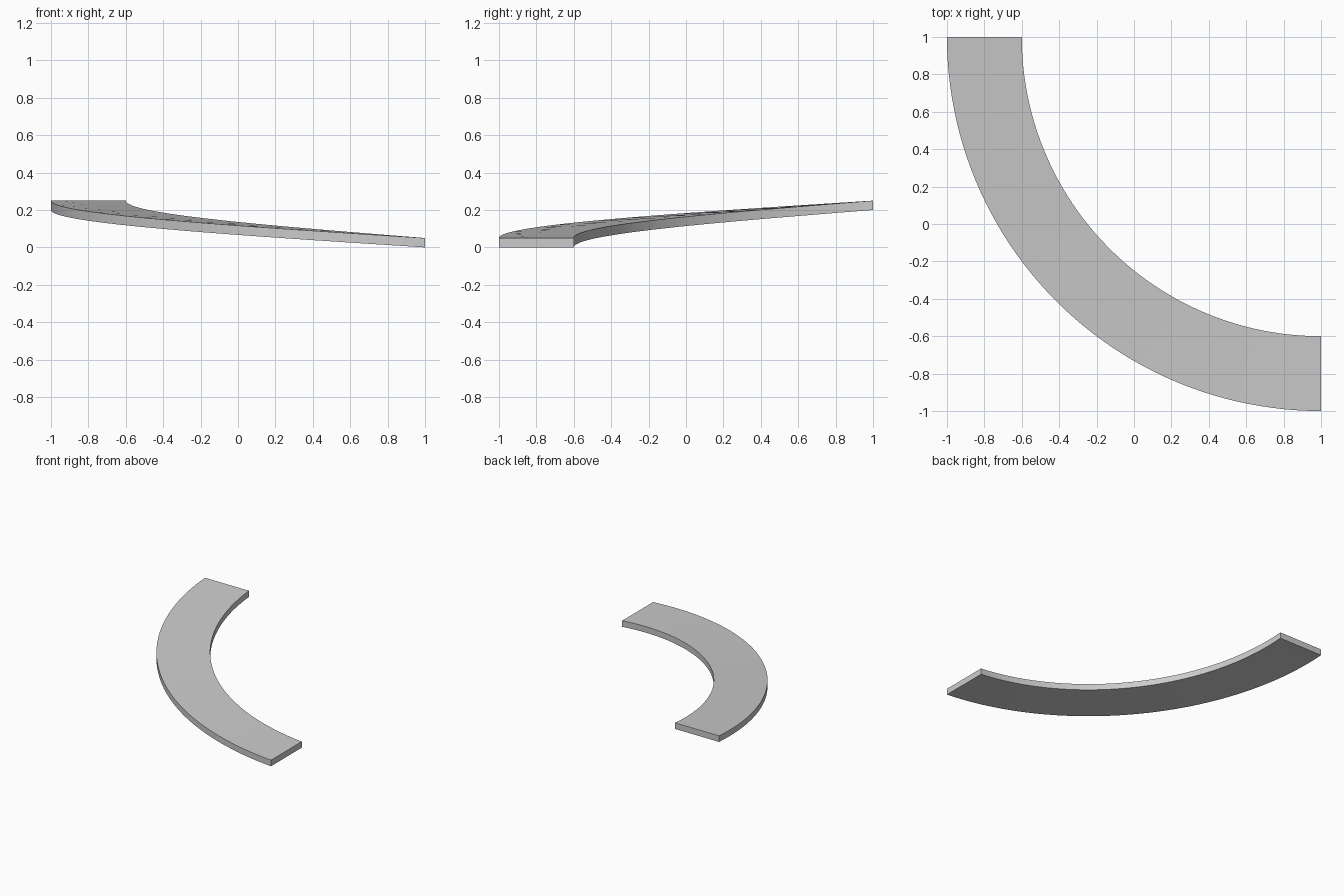
import bpy
import bmesh
import math
from mathutils import Vector

cube = bpy.data.objects.get("Cube")
if cube:
    bpy.data.objects.remove(cube, do_unlink=True)

# Dimensions of the rising quarter ring
INNER, OUTER = 1.6, 2.0
THICKNESS, RISE, STEPS = 0.05, 0.2, 48
CENTRE = Vector((1, 1, 0))

# Flat grey material
grey = bpy.data.materials.new("plain_grey")
grey.use_nodes = True
colour = (0.6, 0.6, 0.6, 1)
grey.diffuse_color = colour
grey.node_tree.nodes["Principled BSDF"].inputs["Base Color"].default_value = colour

# Rectangular cross-section at the low end
bm = bmesh.new()
corners = [bm.verts.new(CENTRE + Vector((0, -r, z)))
           for r, z in ((INNER, 0), (OUTER, 0), (OUTER, THICKNESS), (INNER, THICKNESS))]
profile = [bm.edges.new((corners[i - 1], corners[i])) for i in range(len(corners))]

# Sweep a quarter turn while climbing, then cap both ends
bmesh.ops.spin(bm, geom=corners + profile, cent=CENTRE, axis=(0, 0, 1),
               dvec=(0, 0, RISE / STEPS), angle=-math.pi / 2, steps=STEPS,
               use_duplicate=False)
bmesh.ops.remove_doubles(bm, verts=bm.verts[:], dist=1e-5)
bmesh.ops.holes_fill(bm, edges=[e for e in bm.edges if e.is_boundary], sides=4)
bmesh.ops.recalc_face_normals(bm, faces=bm.faces[:])

mesh = bpy.data.meshes.new("curved_ramp")
bm.to_mesh(mesh)
bm.free()
mesh.materials.append(grey)
ramp = bpy.data.objects.new("curved_ramp", mesh)
bpy.context.collection.objects.link(ramp)

# Smooth curves, sharp rims
bpy.ops.object.select_all(action="DESELECT")
ramp.select_set(True)
bpy.context.view_layer.objects.active = ramp
bpy.ops.object.shade_smooth_by_angle(angle=math.radians(30))
